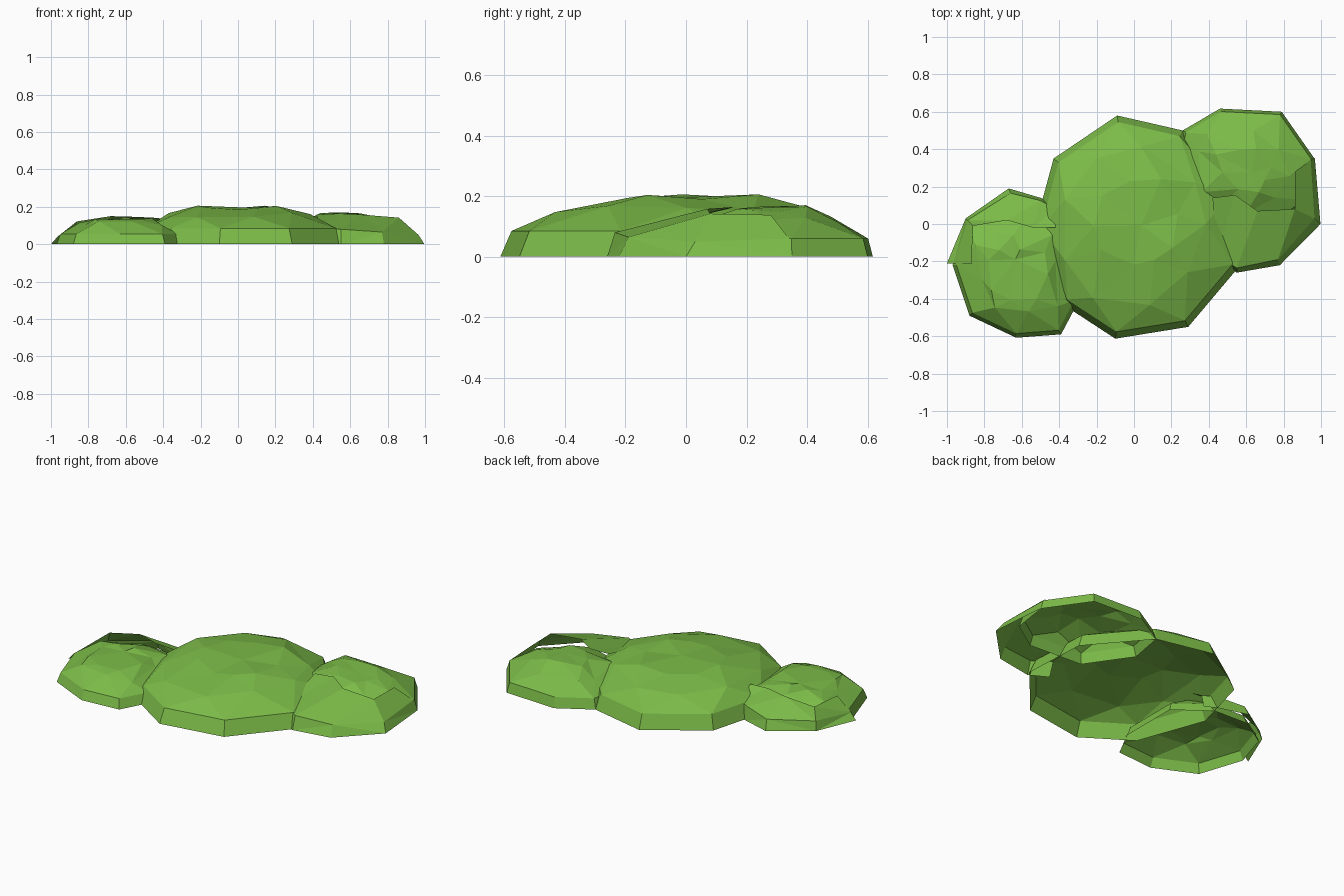
import bpy, bmesh, random
from mathutils import Vector

if "Cube" in bpy.data.objects:
    bpy.data.objects.remove(bpy.data.objects["Cube"])

random.seed(11)

# Leaf green
GREEN = bpy.data.materials.new("leaf_green")
GREEN.diffuse_color = (0.20, 0.50, 0.065, 1)
GREEN.use_nodes = True
GREEN.node_tree.nodes["Principled BSDF"].inputs["Base Color"].default_value = GREEN.diffuse_color


def finish(bm, name):
    bmesh.ops.recalc_face_normals(bm, faces=bm.faces)
    # open shells: make most normals point up
    if sum(f.normal.z * f.calc_area() for f in bm.faces) < 0:
        bmesh.ops.reverse_faces(bm, faces=bm.faces)
    me = bpy.data.meshes.new(name)
    bm.to_mesh(me)
    bm.free()
    me.materials.append(GREEN)
    bpy.context.collection.objects.link(bpy.data.objects.new(name, me))


def dome(name, center, rim, rings, apex, rough):
    """Open-bottomed faceted dome: hull of shrinking rings above a rim outline."""
    bm = bmesh.new()
    c, n = Vector(center), len(rim)
    pts = [Vector((*p, 0)) for p in rim]
    for p in pts:
        bm.verts.new(p)
    for scale, z, shift in rings:
        for i in range(n):
            p = pts[i].lerp(pts[(i + 1) % n], shift).to_2d()
            q = c + (p - c) * scale
            bm.verts.new((q.x, q.y, z))
    bm.verts.new((c.x, c.y, apex))
    bmesh.ops.convex_hull(bm, input=bm.verts[:])
    bottom = [f for f in bm.faces if all(v.co.z < 1e-4 for v in f.verts)]
    bmesh.ops.delete(bm, geom=bottom, context='FACES_ONLY')
    loose = [v for v in bm.verts if not v.link_faces]
    bmesh.ops.delete(bm, geom=loose, context='VERTS')
    # uneven facets on the crown
    for v in bm.verts:
        if v.co.z > 0.1:
            v.co += Vector((random.uniform(-.04, .04), random.uniform(-.04, .04),
                            random.uniform(-rough, rough * .3)))
    finish(bm, name)


def crescent(name, rows):
    """Open curved strip lofted through rows of points."""
    bm = bmesh.new()
    vs = [[bm.verts.new(p) for p in row] for row in rows]
    for a, b in zip(vs, vs[1:]):
        for i in range(len(a) - 1):
            bm.faces.new((a[i], a[i + 1], b[i + 1], b[i]))
    bmesh.ops.triangulate(bm, faces=bm.faces[:])
    finish(bm, name)


# Big middle clump
dome("middle_clump", (0.0, 0.0),
     [(-.53, -.02), (-.43, .35), (-.09, .58), (.26, .5), (.54, .17),
      (.56, -.23), (.29, -.55), (-.1, -.613), (-.38, -.43)],
     [(.94, .085, 0), (.76, .163, .5), (.4, .204, 0)], .214, .02)

# Right clump: rear dome and front skirt
dome("right_clump", (.6, .3),
     [(.22, .28), (.26, .5), (.46, .617), (.79, .6), (.965, .35),
      (.93, .12), (.75, 0), (.4, .02)],
     [(.95, .06, 0), (.74, .128, .5), (.4, .165, 0)], .177, .018)
crescent("right_skirt", [
    [(.44, -.2, 0), (.55, -.26, 0), (.78, -.22, 0), (.997, 0, 0), (.967, .35, 0)],
    [(.44, -.17, .085), (.55, -.235, .08), (.77, -.19, .065), (.965, .03, .05), (.945, .34, .06)],
    [(.42, .14, .158), (.54, .155, .164), (.66, .07, .158), (.86, .08, .142), (.86, .28, .138)]])

# Left clump: front dome and rear skirt
dome("left_clump", (-.62, -.23),
     [(-.97, -.22), (-.88, -.49), (-.63, -.608), (-.39, -.59), (-.3, -.42),
      (-.3, -.05), (-.5, .1), (-.72, .11), (-.9, -.0)],
     [(.94, .055, 0), (.74, .118, .5), (.4, .142, 0)], .152, .018)
crescent("left_skirt", [
    [(-.42, .1, 0), (-.5, .14, 0), (-.67, .19, 0), (-.9, .03, 0), (-1, -.21, 0)],
    [(-.42, .08, .08), (-.5, .125, .08), (-.66, .165, .06), (-.89, .02, .055), (-.965, -.212, .04)],
    [(-.42, -.02, .14), (-.54, -.02, .146), (-.68, .02, .15), (-.86, -.01, .122), (-.87, -.215, .115)]])
